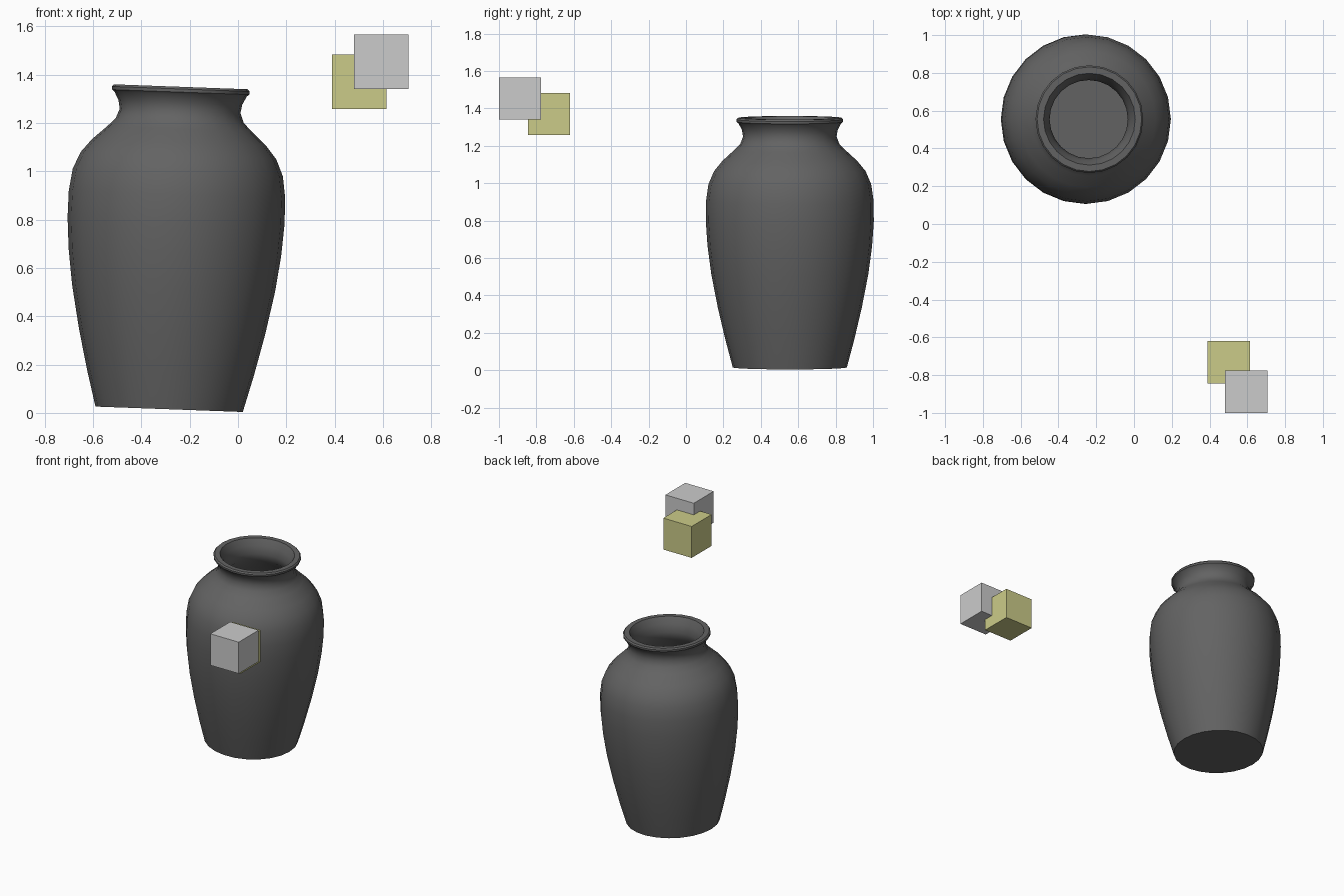
import bpy, bmesh, math
from mathutils import Vector

if "Cube" in bpy.data.objects:
    bpy.data.objects.remove(bpy.data.objects["Cube"], do_unlink=True)


def material(name, rgb):
    m = bpy.data.materials.new(name)
    m.use_nodes = True
    colour = (*rgb, 1.0)
    m.diffuse_color = colour
    m.node_tree.nodes["Principled BSDF"].inputs["Base Color"].default_value = colour
    return m


def add_object(name, bm, mat):
    bmesh.ops.recalc_face_normals(bm, faces=bm.faces)
    mesh = bpy.data.meshes.new(name)
    bm.to_mesh(mesh)
    bm.free()
    mesh.materials.append(mat)
    ob = bpy.data.objects.new(name, mesh)
    bpy.context.collection.objects.link(ob)
    return ob


def lathe(name, profile, sides, mat):
    """Turn a (radius, height) profile about z; radius zero closes at a point."""
    bm = bmesh.new()
    verts = [bm.verts.new((r, 0, h)) for r, h in profile]
    edges = [bm.edges.new(pair) for pair in zip(verts, verts[1:])]
    bmesh.ops.spin(bm, geom=verts + edges, cent=(0, 0, 0), axis=(0, 0, 1),
                   angle=math.tau, steps=sides, use_merge=True)
    bmesh.ops.remove_doubles(bm, verts=bm.verts, dist=0.0005)
    return add_object(name, bm, mat)


def box(name, centre, size, mat):
    bm = bmesh.new()
    bmesh.ops.create_cube(bm, size=size)
    ob = add_object(name, bm, mat)
    ob.location = Vector(centre)
    return ob


charcoal = material("charcoal clay", (0.125, 0.125, 0.125))
grey = material("light grey", (0.60, 0.60, 0.60))
olive = material("olive yellow", (0.60, 0.60, 0.25))

# Vase: outer wall from the foot to the lip, then the inner wall to the floor
outer = [(0, 0), (0.305, 0), (0.345, 0.15), (0.385, 0.32), (0.42, 0.50),
         (0.44, 0.65), (0.449, 0.78), (0.448, 0.89), (0.435, 0.98),
         (0.405, 1.05), (0.36, 1.105), (0.30, 1.16), (0.265, 1.195),
         (0.25, 1.235), (0.256, 1.27), (0.274, 1.305)]
lip = [(0.284, 1.313), (0.285, 1.326), (0.277, 1.335), (0.243, 1.335)]
inner = [(0.22, 1.29), (0.207, 1.235), (0.22, 1.18), (0.32, 1.08),
         (0.39, 0.97), (0.405, 0.80), (0.375, 0.50), (0.30, 0.15),
         (0.26, 0.05), (0, 0.05)]
vase = lathe("vase", outer + lip + inner, 24, charcoal)
vase.location = (-0.285, 0.555, 0.015)
vase.rotation_euler.y = math.radians(2.1)

bpy.ops.object.select_all(action='DESELECT')
vase.select_set(True)
bpy.context.view_layer.objects.active = vase
bpy.ops.object.shade_smooth_by_angle(angle=math.radians(35))

# Pair of overlapping floating cubes
box("grey_cube", (0.593, -0.887, 1.453), 0.225, grey)
box("yellow_cube", (0.502, -0.733, 1.37), 0.225, olive)
